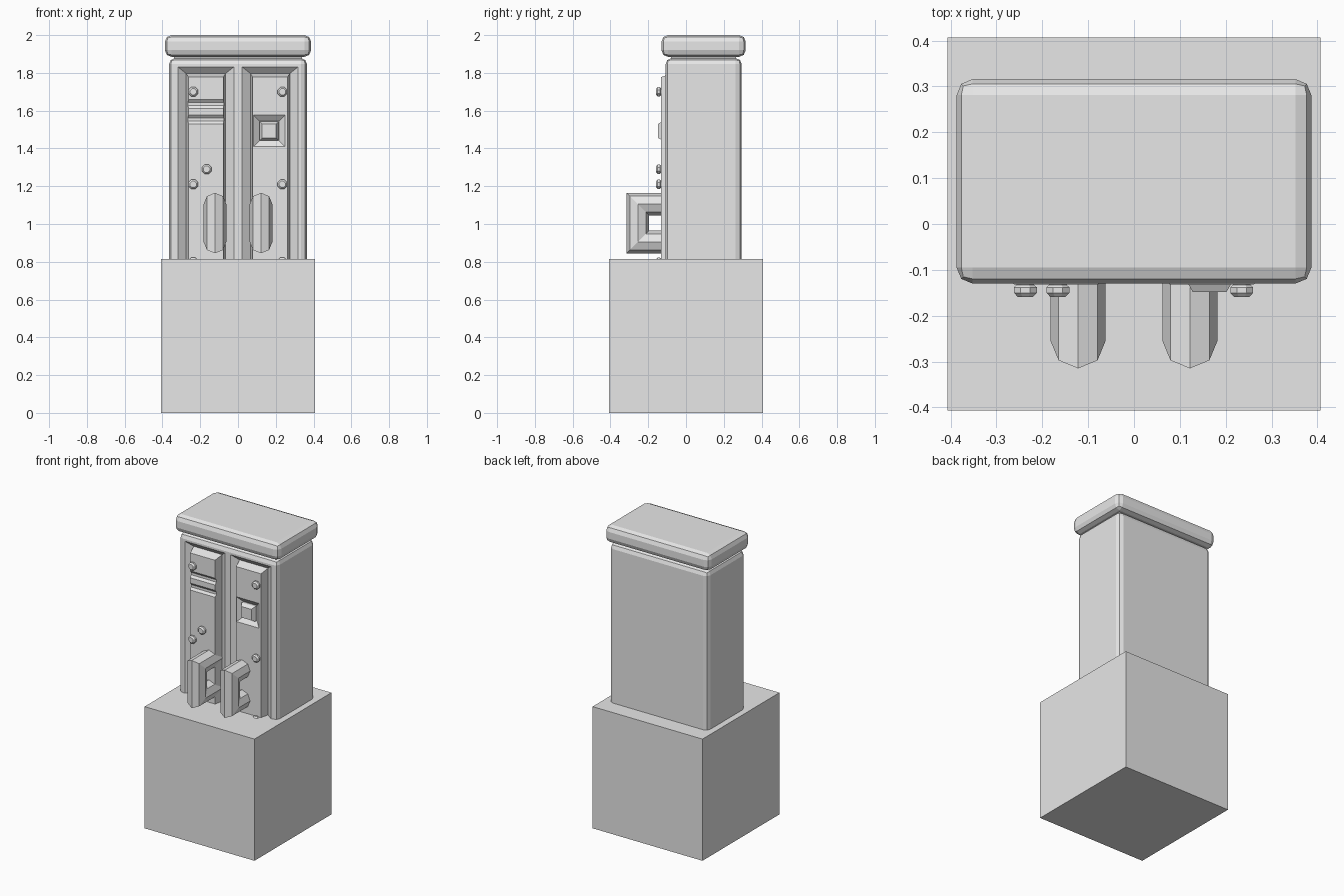
import bpy, bmesh, math

if "Cube" in bpy.data.objects:
    bpy.data.objects.remove(bpy.data.objects["Cube"])

grey = bpy.data.materials.new("plain grey")
grey.diffuse_color = (0.8, 0.8, 0.8, 1)
grey.use_nodes = True
grey.node_tree.nodes["Principled BSDF"].inputs["Base Color"].default_value = grey.diffuse_color


def loft(name, rings):
    """Skin a stack of equal-length vertex rings and cap both ends."""
    bm = bmesh.new()
    vs = [[bm.verts.new(p) for p in r] for r in rings]
    n = len(vs[0])
    for a, b in zip(vs, vs[1:]):
        for i in range(n):
            j = (i + 1) % n
            bm.faces.new((a[i], a[j], b[j], b[i]))
    bm.faces.new(vs[0])
    bm.faces.new(vs[-1])
    bmesh.ops.recalc_face_normals(bm, faces=bm.faces)
    me = bpy.data.meshes.new(name)
    bm.to_mesh(me)
    bm.free()
    ob = bpy.data.objects.new(name, me)
    me.materials.append(grey)
    bpy.context.collection.objects.link(ob)
    return ob


def rect(y, cx, hx, z0, z1):
    return [(cx - hx, y, z0), (cx + hx, y, z0), (cx + hx, y, z1), (cx - hx, y, z1)]


def apply_mods(ob):
    bpy.context.view_layer.objects.active = ob
    for m in list(ob.modifiers):
        bpy.ops.object.modifier_apply(modifier=m.name)


def box(name, hx, y0, y1, z0, z1, bevel=0):
    ob = loft(name, [rect(y0, 0, hx, z0, z1), rect(y1, 0, hx, z0, z1)])
    if bevel:
        m = ob.modifiers.new("bevel", "BEVEL")
        m.width, m.segments = bevel, 2
        apply_mods(ob)
    return ob


def cut(ob, cutter):
    cutter.hide_render = True
    m = ob.modifiers.new("cut", "BOOLEAN")
    m.object, m.operation, m.solver = cutter, "DIFFERENCE", "EXACT"
    apply_mods(ob)
    bpy.data.objects.remove(cutter)


# Main masses
box("base_block", 0.407, -0.407, 0.407, 0, 0.815)
box("cap", 0.387, -0.13, 0.316, 1.885, 2.0, 0.035)
box("neck", 0.34, -0.08, 0.265, 1.85, 1.90)
body = box("cabinet_body", 0.365, -0.108, 0.295, 0.6, 1.878, 0.032)

FLOOR, FRONT = -0.075, -0.132
for side, label in ((-1, "left"), (1, "right")):
    cx = side * 0.17
    # Sloped door recess
    cut(body, loft("recess_cutter", [rect(-0.118, cx, 0.162, 0.68, 1.843),
                                     rect(FLOOR, cx, 0.105, 0.72, 1.797)]))
    # Raised door panel
    panel = loft(label + "_door_panel", [rect(FLOOR + 0.01, cx, 0.105, 0.72, 1.797),
                                         rect(FLOOR, cx, 0.105, 0.72, 1.797),
                                         rect(FRONT, cx, 0.092, 0.735, 1.778)])
    if side < 0:
        # Two shallow vent grooves across the door
        for z in (1.635, 1.553):
            tri = [(FRONT - 0.003, z + 0.027), (FRONT + 0.012, z + 0.008),
                   (FRONT + 0.012, z - 0.008), (FRONT - 0.003, z - 0.027)]
            cut(panel, loft("groove_cutter", [[(x, y, h) for y, h in tri]
                                              for x in (cx - 0.15, cx + 0.15)]))
    else:
        # Square latch pocket with a tapered button
        lx, lz = 0.165, 1.493
        sq = lambda y, s: rect(y, lx, s, lz - s, lz + s)
        cut(panel, loft("pocket_cutter", [sq(FRONT - 0.004, 0.088), sq(-0.108, 0.052)]))
        loft("latch_button", [sq(-0.10, 0.05), sq(-0.125, 0.05), sq(-0.148, 0.037)])

    # Mitred octagonal pull handle
    hx = side * 0.122
    octagon = [(0.06 * math.sin(i * math.pi / 4), 0.06 * math.cos(i * math.pi / 4))
               for i in range(8)]
    path = [(-0.07, 0, 1.105, 1), (-0.255, 1, 1.105, 1),
            (-0.255, 1, 0.905, -1), (-0.07, 0, 0.905, -1)]
    loft(label + "_handle", [[(hx + u, y - v * dy, z + v * dz) for u, v in octagon]
                             for y, dy, z, dz in path])


def screw(name, x, z):
    rings = []
    for y, r in ((-0.12, 0.021), (-0.133, 0.021), (-0.138, 0.027),
                 (-0.15, 0.027), (-0.159, 0.018)):
        rings.append([(x + r * math.cos((i + .5) * math.pi / 4), y,
                       z + r * math.sin((i + .5) * math.pi / 4)) for i in range(8)])
    loft(name, rings)


# Door screws and the extra knob
for x in (-0.237, 0.235):
    for z in (1.70, 1.21, 0.798):
        screw("door_screw", x, z)
screw("small_knob", -0.166, 1.29)
